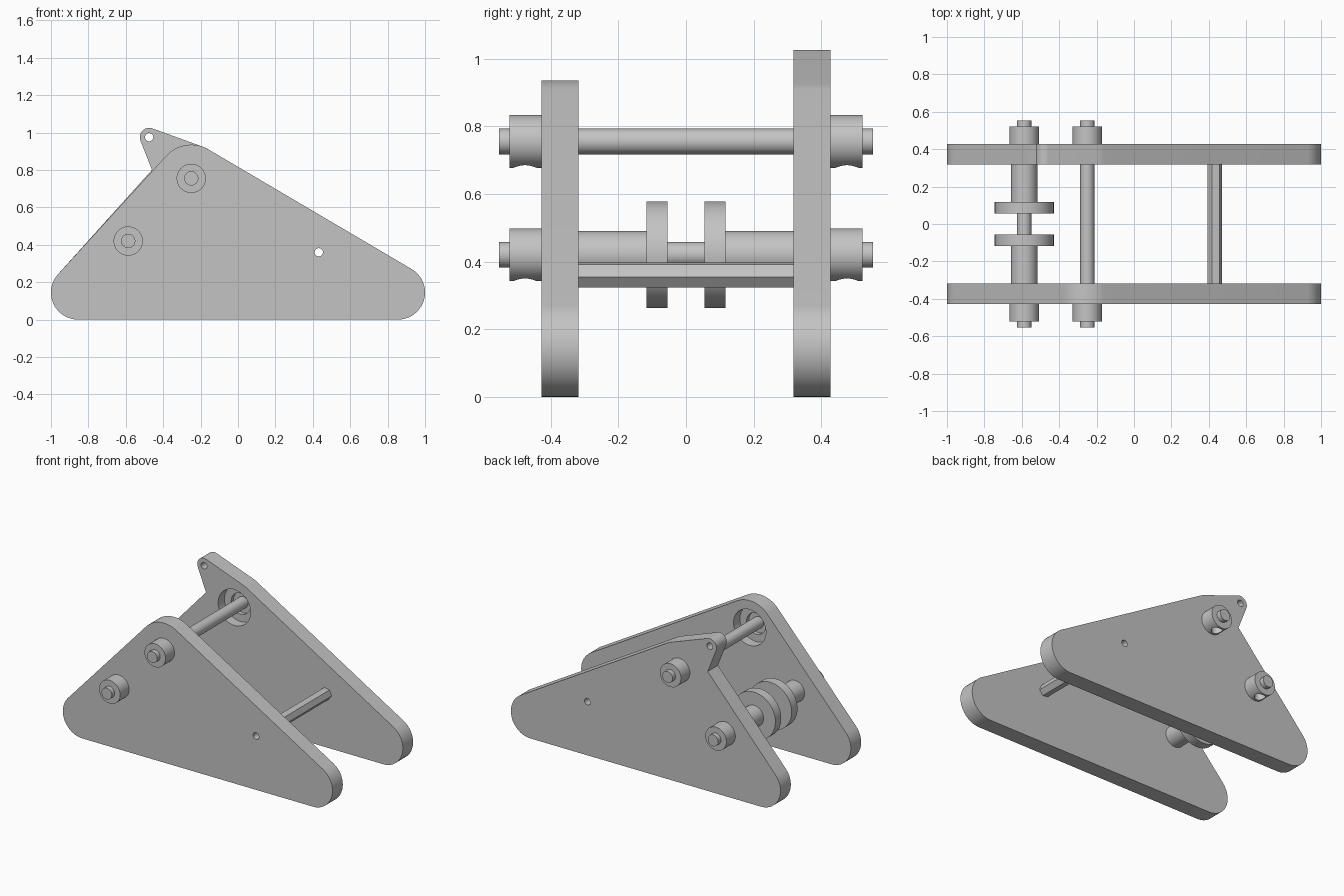
import bpy, bmesh
from math import sin, cos, atan2, acos, hypot, pi, radians
from mathutils import Matrix

old = bpy.data.objects.get("Cube")
if old:
    bpy.data.objects.remove(old)

grey = bpy.data.materials.new("plain grey")
grey.use_nodes = True
COLOUR = (0.55, 0.55, 0.55, 1)
grey.diffuse_color = COLOUR
grey.node_tree.nodes["Principled BSDF"].inputs["Base Color"].default_value = COLOUR


def make(name, bm):
    bmesh.ops.recalc_face_normals(bm, faces=bm.faces)
    mesh = bpy.data.meshes.new(name)
    bm.to_mesh(mesh)
    bm.free()
    mesh.materials.append(grey)
    obj = bpy.data.objects.new(name, mesh)
    bpy.context.collection.objects.link(obj)
    return obj


def activate(obj):
    bpy.ops.object.select_all(action='DESELECT')
    obj.select_set(True)
    bpy.context.view_layer.objects.active = obj


def smooth(obj):
    activate(obj)
    bpy.ops.object.shade_smooth_by_angle(angle=radians(30))


def cylinder(name, x, z, r, y0, y1, sides=64, turn=0.0):
    """Cylinder lying along y."""
    bm = bmesh.new()
    m = (Matrix.Translation((x, (y0 + y1) / 2, z)) @ Matrix.Rotation(turn, 4, 'Y')
         @ Matrix.Rotation(pi / 2, 4, 'X'))
    bmesh.ops.create_cone(bm, cap_ends=True, segments=sides, radius1=r, radius2=r,
                          depth=abs(y1 - y0), matrix=m)
    return make(name, bm)


def cut(obj, cutter):
    cutter.hide_render = True
    activate(obj)
    mod = obj.modifiers.new("cut", 'BOOLEAN')
    mod.operation, mod.solver, mod.object = 'DIFFERENCE', 'EXACT', cutter
    bpy.ops.object.modifier_apply(modifier=mod.name)
    bpy.data.objects.remove(cutter)


def outline(circles):
    """Counter-clockwise belt around circles, joined by tangents."""
    n = len(circles)
    tangent = []
    for i in range(n):
        (x1, z1, r1), (x2, z2, r2) = circles[i], circles[(i + 1) % n]
        d = hypot(x2 - x1, z2 - z1)
        tangent.append(atan2(z2 - z1, x2 - x1) - acos((r1 - r2) / d))
    pts = []
    for i, (x, z, r) in enumerate(circles):
        if r == 0:
            pts.append((x, z))
            continue
        a, sweep = tangent[i - 1], (tangent[i] - tangent[i - 1]) % (2 * pi)
        steps = 20
        pts += [(x + r * cos(a + sweep * k / steps), z + r * sin(a + sweep * k / steps))
                for k in range(steps + 1)]
    return pts


def plate(name, circles, y0, y1):
    bm = bmesh.new()
    face = bm.faces.new([bm.verts.new((x, y0, z)) for x, z in outline(circles)])
    ext = bmesh.ops.extrude_face_region(bm, geom=[face])
    moved = [v for v in ext["geom"] if isinstance(v, bmesh.types.BMVert)]
    bmesh.ops.translate(bm, verts=moved, vec=(0, y1 - y0, 0))
    return make(name, bm)


# Main positions in the side plane
UPPER = (-0.25, 0.755)
LOWER = (-0.587, 0.42)
BRACE = (0.432, 0.36)
EAR = (-0.475, 0.975)
INNER, OUTER = 0.318, 0.427

right_toe = (0.855, 0.145, 0.145)
left_toe = (-0.855, 0.145, 0.145)
crown = (*UPPER, 0.18)

# Side plates, the back one with an extra ear
front_plate = plate("front_plate", [right_toe, crown, left_toe], -INNER, -OUTER)
back_plate = plate("back_plate",
                   [right_toe, crown, (*EAR, 0.05), (-0.46, 0.80, 0), left_toe],
                   INNER, OUTER)
cut(back_plate, cylinder("ear_hole", *EAR, 0.022, 0.2, 0.6, 32))
for obj, s in ((front_plate, -1), (back_plate, 1)):
    cut(obj, cylinder("brace_hole", *BRACE, 0.022, s * 0.2, s * 0.6, 32))
    # stepped bearing recess on the inner face
    cut(obj, cylinder("recess", *UPPER, 0.12, s * 0.2, s * 0.385))
    cut(obj, cylinder("recess_step", *UPPER, 0.07, s * 0.2, s * 0.41))
    smooth(obj)

# Collars with a screw hole underneath
for label, (x, z) in (("upper", UPPER), ("lower", LOWER)):
    for side, s in (("front", -1), ("back", 1)):
        collar = cylinder(f"{label}_{side}_collar", x, z, 0.078, s * OUTER, s * 0.522)
        bm = bmesh.new()
        bmesh.ops.create_cone(bm, cap_ends=True, segments=32, radius1=0.034, radius2=0.034,
                              depth=0.1, matrix=Matrix.Translation((x, s * 0.476, z - 0.08)))
        cut(collar, make("screw_hole", bm))
        smooth(collar)
    smooth(cylinder(f"{label}_shaft", x, z, 0.038, -0.553, 0.553))

# Spacers and guide discs on the lower shaft
for side, s in (("front", -1), ("back", 1)):
    smooth(cylinder(f"{side}_spacer", *LOWER, 0.07, s * 0.116, s * INNER))
    smooth(cylinder(f"{side}_guide_disc", *LOWER, 0.158, s * 0.055, s * 0.117))

# Hollow hexagonal brace between the plates
brace = cylinder("hex_brace", *BRACE, 0.04, -INNER, INNER, 6, radians(38))
cut(brace, cylinder("brace_bore", *BRACE, 0.022, -0.5, 0.5, 32))
smooth(brace)
